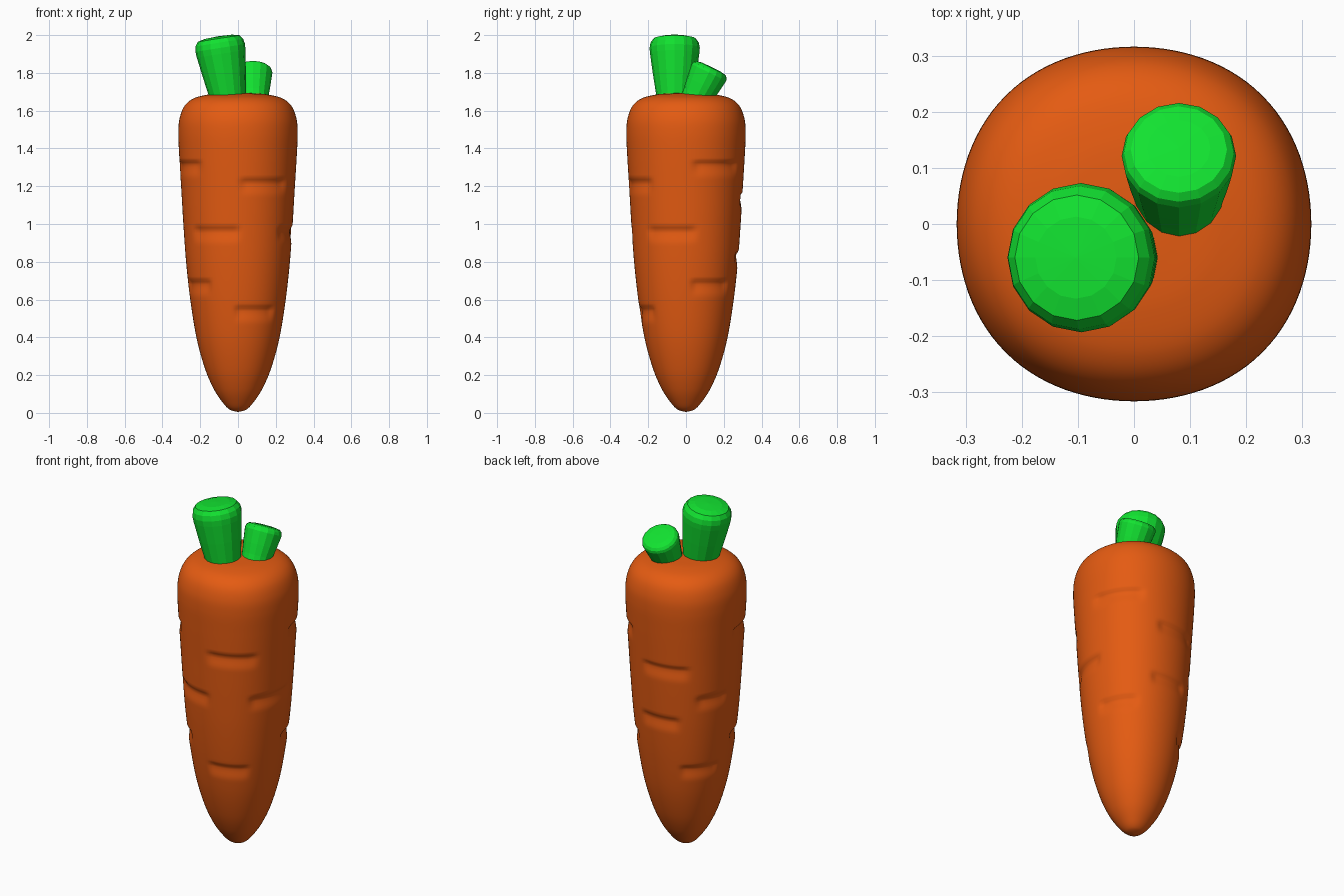
import bpy
import bmesh
from math import sin, cos, pi, radians
from mathutils import Vector

cube = bpy.data.objects.get("Cube")
if cube:
    bpy.data.objects.remove(cube, do_unlink=True)


def material(name, color):
    m = bpy.data.materials.new(name)
    m.use_nodes = True
    m.diffuse_color = color
    m.node_tree.nodes["Principled BSDF"].inputs["Base Color"].default_value = color
    return m


orange = material("carrot_orange", (0.78, 0.105, 0.006, 1))
green = material("leaf_green", (0.006, 0.76, 0.03, 1))


def smoothstep(a, b, t):
    t = max(0.0, min(1.0, (t - a) / (b - a)))
    return t * t * (3 - 2 * t)


def spline(points, steps):
    """Resample a (radius, height) profile as a smooth curve."""
    p = [Vector(q) for q in points]
    p = [p[0]] + p + [p[-1]]
    out = []
    for a, b, c, d in zip(p, p[1:], p[2:], p[3:]):
        for i in range(steps):
            t = i / steps
            out.append(0.5 * (2 * b + (c - a) * t + (2 * a - 5 * b + 4 * c - d) * t * t
                              + (3 * b - a - 3 * c + d) * t ** 3))
    return out + [p[-1]]


def lathe(name, profile, sides, mat, shape=lambda r, z, a: r):
    """Revolve a profile whose two ends lie on the axis."""
    bm = bmesh.new()
    low = bm.verts.new((0, 0, profile[0][1]))
    high = bm.verts.new((0, 0, profile[-1][1]))
    rings = []
    for r, z in profile[1:-1]:
        ring = []
        for i in range(sides):
            a = 2 * pi * i / sides
            s = shape(r, z, a)
            ring.append(bm.verts.new((s * cos(a), s * sin(a), z)))
        rings.append(ring)
    for i in range(sides):
        j = (i + 1) % sides
        bm.faces.new((low, rings[0][j], rings[0][i]))
        bm.faces.new((high, rings[-1][i], rings[-1][j]))
        for a, b in zip(rings, rings[1:]):
            bm.faces.new((a[i], a[j], b[j], b[i]))
    mesh = bpy.data.meshes.new(name)
    bm.to_mesh(mesh)
    bm.free()
    mesh.materials.append(mat)
    ob = bpy.data.objects.new(name, mesh)
    bpy.context.collection.objects.link(ob)
    return ob


# Carved creases: height, middle direction in degrees, half width
creases = [(1.245, -62, 27), (1.34, 33, 27), (1.34, 205, 27), (1.17, 102, 27),
           (0.99, -115, 28), (0.99, -16, 28), (0.99, 155, 20), (0.86, 94, 25),
           (0.71, 30, 25), (0.71, 213, 25), (0.57, -68, 27), (0.57, 143, 26)]


def root_shape(r, z, a):
    # slightly squared section with creases sharp above and fading below
    s = r * (1 + 0.012 * (1 - cos(4 * a)))
    for height, middle, half in creases:
        drop = height - z
        if 0 < drop < 0.1:
            off = abs((a - radians(middle) + pi) % (2 * pi) - pi)
            side = 1 - smoothstep(radians(half - 7), radians(half + 2), off)
            s -= 0.013 * side * smoothstep(0, 0.02, drop) * (1 - smoothstep(0.02, 0.1, drop))
    return s


# Root
root_profile = [(0, 0.005), (0.045, 0.018), (0.085, 0.06), (0.13, 0.13), (0.175, 0.235),
                (0.218, 0.39), (0.25, 0.58), (0.273, 0.78), (0.288, 0.98), (0.3, 1.18),
                (0.311, 1.36), (0.316, 1.48), (0.309, 1.56), (0.283, 1.625),
                (0.235, 1.665), (0.16, 1.685), (0.08, 1.692), (0, 1.694)]
root = lathe("carrot_root", spline(root_profile, 14), 112, orange, root_shape)
bpy.ops.object.select_all(action="DESELECT")
root.select_set(True)
bpy.context.view_layer.objects.active = root
bpy.ops.object.shade_smooth()


def stem(name, base, tilt, length, r_low, r_top):
    """Flared, faceted stalk with a softly rounded end."""
    k = r_top
    profile = [(0, -0.06), (r_low * 0.93, -0.06), (r_low, 0), (r_low + (k - r_low) * 0.5, length * 0.36),
               (k * 0.98, length * 0.7), (k, length * 0.8), (k * 0.96, length * 0.89),
               (k * 0.84, length * 0.96), (k * 0.55, length * 0.99), (0, length)]
    ob = lathe(name, profile, 16, green)
    ob.location = base
    ob.rotation_euler = [radians(t) for t in tilt]


# Leaf stalks
stem("large_leaf_stalk", (-0.055, -0.06, 1.685), (0, -9, 0), 0.313, 0.098, 0.133)
stem("small_leaf_stalk", (0.08, 0.064, 1.685), (-26, 0, 0), 0.163, 0.083, 0.102)
